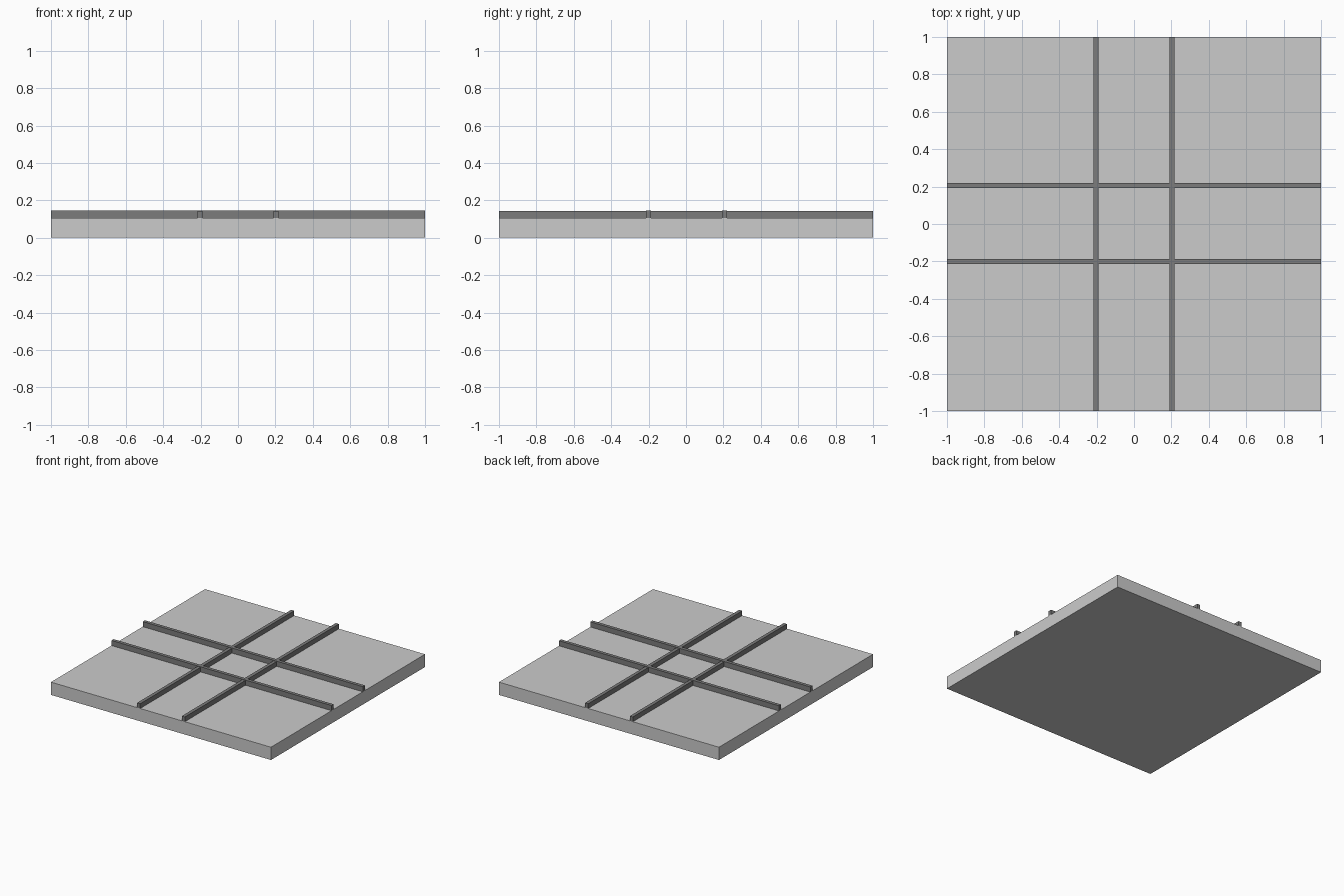
import bpy

if "Cube" in bpy.data.objects:
    bpy.data.objects.remove(bpy.data.objects["Cube"])


def box(name, x, y, z, material=None):
    """Box from (min, max) ranges on each axis."""
    bpy.ops.mesh.primitive_cube_add(size=1, location=[sum(r) / 2 for r in (x, y, z)])
    obj = bpy.context.object
    obj.name = name
    obj.scale = [r[1] - r[0] for r in (x, y, z)]
    bpy.ops.object.transform_apply(location=False, rotation=False, scale=True)
    if material:
        obj.data.materials.append(material)
    return obj


dark = bpy.data.materials.new("dark_grey")
dark.diffuse_color = (0.2, 0.2, 0.2, 1)
dark.use_nodes = True
dark.node_tree.nodes["Principled BSDF"].inputs["Base Color"].default_value = dark.diffuse_color

BASE_TOP = 0.105
OFFSET = 0.203   # bar centre lines
HALF = 0.014     # half bar width

# Square board
box("board", (-1, 1), (-1, 1), (0, BASE_TOP))

# Crossing pairs of divider bars on top
for side, label in ((-1, "low"), (1, "high")):
    span = (side * OFFSET - HALF, side * OFFSET + HALF)
    span_y = (span[0] + 0.003, span[1] + 0.003)
    box(f"divider_along_y_{label}", span, (-1, 1), (BASE_TOP, 0.144), dark)
    box(f"divider_along_x_{label}", (-1, 1), span_y, (BASE_TOP, 0.147), dark)
